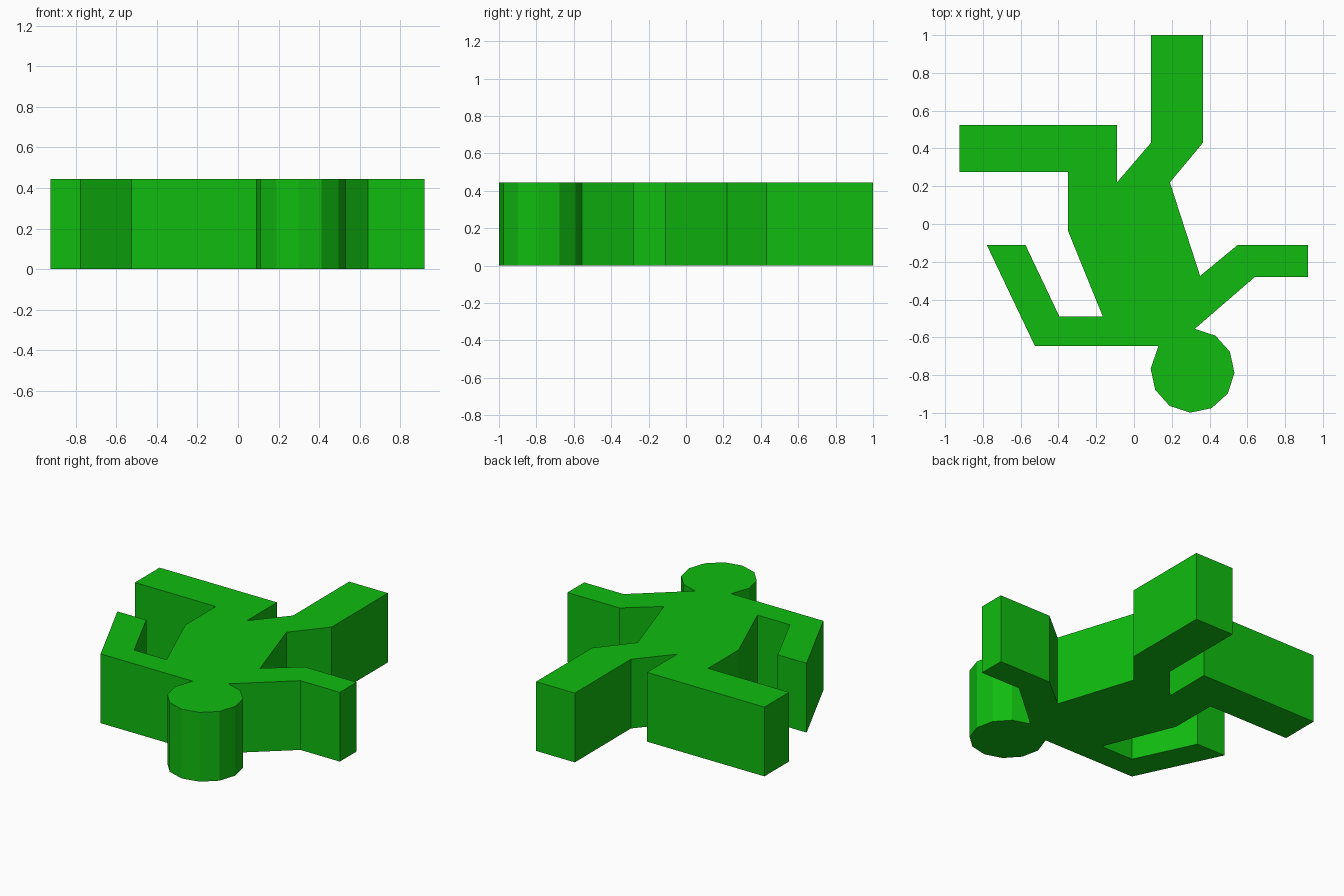
import bpy
import bmesh
import math

cube = bpy.data.objects.get("Cube")
if cube:
    bpy.data.objects.remove(cube, do_unlink=True)

HEIGHT = 0.445

green = bpy.data.materials.new("green")
green.use_nodes = True
colour = (0.005, 0.5, 0.005, 1.0)
green.diffuse_color = colour
green.node_tree.nodes["Principled BSDF"].inputs["Base Color"].default_value = colour


def arc(cx, cy, radius, start, step, count):
    """Points along a circle, angles in degrees."""
    angles = [math.radians(start + step * i) for i in range(count)]
    return [(cx + radius * math.cos(a), cy + radius * math.sin(a)) for a in angles]


# Outline of the flat figure, counter-clockwise, limb by limb
left_arm = [(0.64, -0.28), (0.92, -0.28), (0.92, -0.11), (0.55, -0.11), (0.35, -0.275)]
left_leg = [(0.19, 0.22), (0.365, 0.43), (0.365, 1.0), (0.09, 1.0), (0.09, 0.43), (-0.09, 0.22)]
right_leg = [(-0.09, 0.525), (-0.925, 0.525), (-0.925, 0.275), (-0.35, 0.275), (-0.35, -0.035)]
right_arm = [(-0.165, -0.49), (-0.395, -0.49), (-0.575, -0.11), (-0.78, -0.11),
             (-0.525, -0.645), (0.13, -0.645)]
head = arc(0.31, -0.777, 0.222, 177, 30, 10)
outline = left_arm + left_leg + right_leg + right_arm + head

# Extrude the outline into one solid block
bm = bmesh.new()
base = bm.faces.new([bm.verts.new((x, y, 0)) for x, y in outline])
top = bmesh.ops.extrude_face_region(bm, geom=[base], use_keep_orig=True)
top_verts = [v for v in top["geom"] if isinstance(v, bmesh.types.BMVert)]
bmesh.ops.translate(bm, verts=top_verts, vec=(0, 0, HEIGHT))
bmesh.ops.recalc_face_normals(bm, faces=bm.faces)

mesh = bpy.data.meshes.new("running_figure")
bm.to_mesh(mesh)
bm.free()
mesh.materials.append(green)
figure = bpy.data.objects.new("running_figure", mesh)
bpy.context.collection.objects.link(figure)
